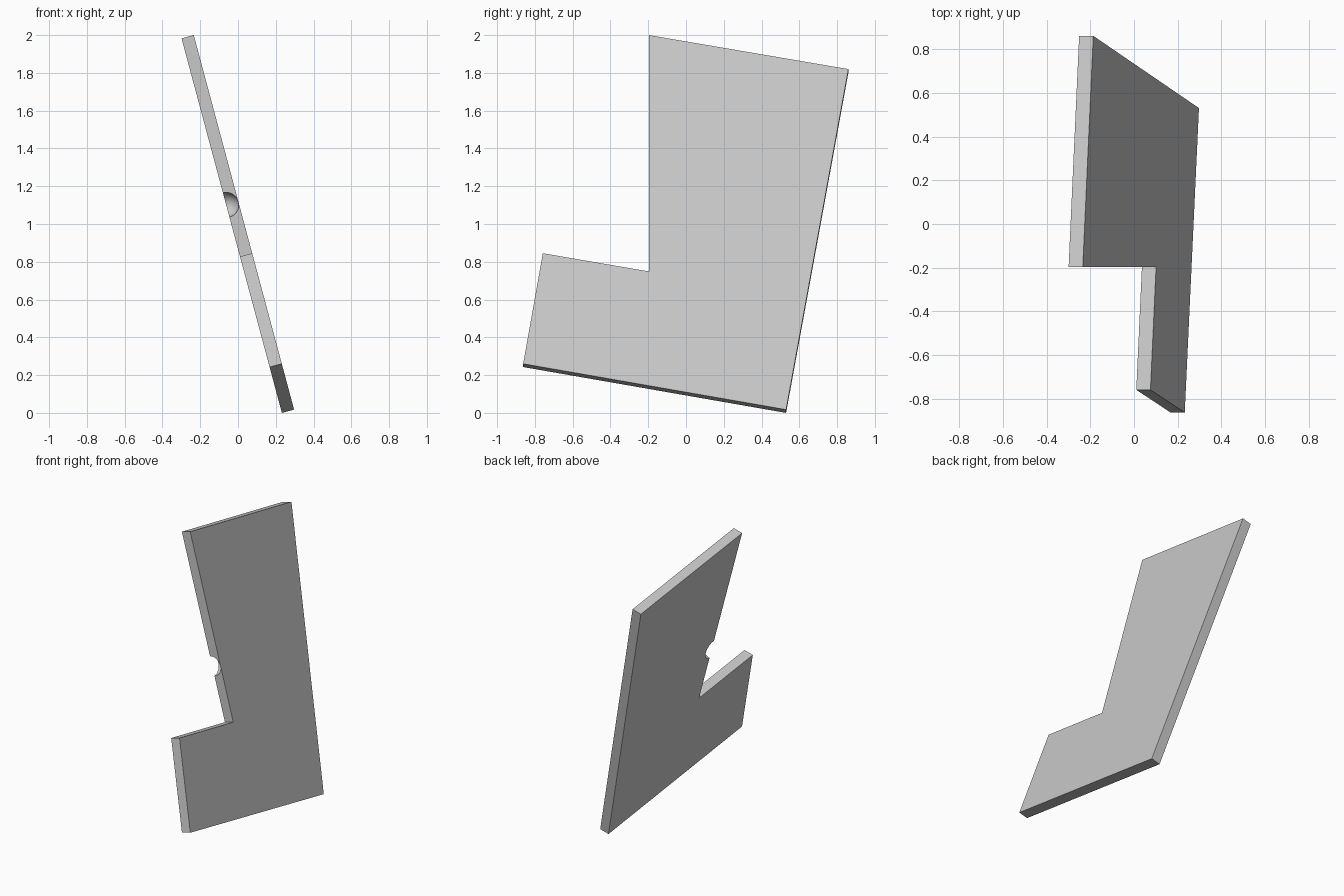
import bpy, bmesh, math
from mathutils import Vector

cube = bpy.data.objects.get("Cube")
if cube:
    bpy.data.objects.remove(cube, do_unlink=True)

TILT = math.radians(15)
THICK = 0.067
NORMAL = Vector((math.cos(TILT), 0, math.sin(TILT)))
X_MAX, Z_LOW = 0.297, 0.0173

# Plain grey material
grey = bpy.data.materials.new("light_grey")
grey.use_nodes = True
colour = (0.58, 0.58, 0.58, 1)
grey.diffuse_color = colour
grey.node_tree.nodes["Principled BSDF"].inputs["Base Color"].default_value = colour


def on_plane(y, z):
    """Point on the upper face of the leaning plate."""
    return Vector((X_MAX - (z - Z_LOW) * math.tan(TILT), y, z))


# Leaning L-shaped plate: outline of the upper face, extruded to the thickness
outline = [(-0.197, 2.0), (0.86, 1.82), (0.53, Z_LOW),
           (-0.862, 0.26), (-0.758, 0.845), (-0.197, 0.749)]
bm = bmesh.new()
face = bm.faces.new([bm.verts.new(on_plane(y, z)) for y, z in outline])
back = bmesh.ops.extrude_face_region(bm, geom=[face])
bmesh.ops.translate(bm, vec=-NORMAL * THICK,
                    verts=[v for v in back["geom"] if isinstance(v, bmesh.types.BMVert)])
bmesh.ops.recalc_face_normals(bm, faces=bm.faces)
mesh = bpy.data.meshes.new("l_shaped_plate")
bm.to_mesh(mesh)
bm.free()
plate = bpy.data.objects.new("l_shaped_plate", mesh)
bpy.context.collection.objects.link(plate)
mesh.materials.append(grey)

# Round bite in the front edge, centred on the lower face
centre = on_plane(-0.197, 1.118) - NORMAL * THICK
bpy.ops.mesh.primitive_uv_sphere_add(segments=48, ring_count=24, radius=0.0665, location=centre)
cutter = bpy.context.object
cutter.name = "bite_cutter"
cutter.hide_render = True
cutter.data.materials.append(grey)

cut = plate.modifiers.new("bite", "BOOLEAN")
cut.operation = "DIFFERENCE"
cut.solver = "EXACT"
cut.object = cutter
bpy.ops.object.select_all(action="DESELECT")
plate.select_set(True)
bpy.context.view_layer.objects.active = plate
bpy.ops.object.modifier_apply(modifier=cut.name)
bpy.data.objects.remove(cutter, do_unlink=True)
bpy.ops.object.shade_smooth_by_angle(angle=math.radians(30))
